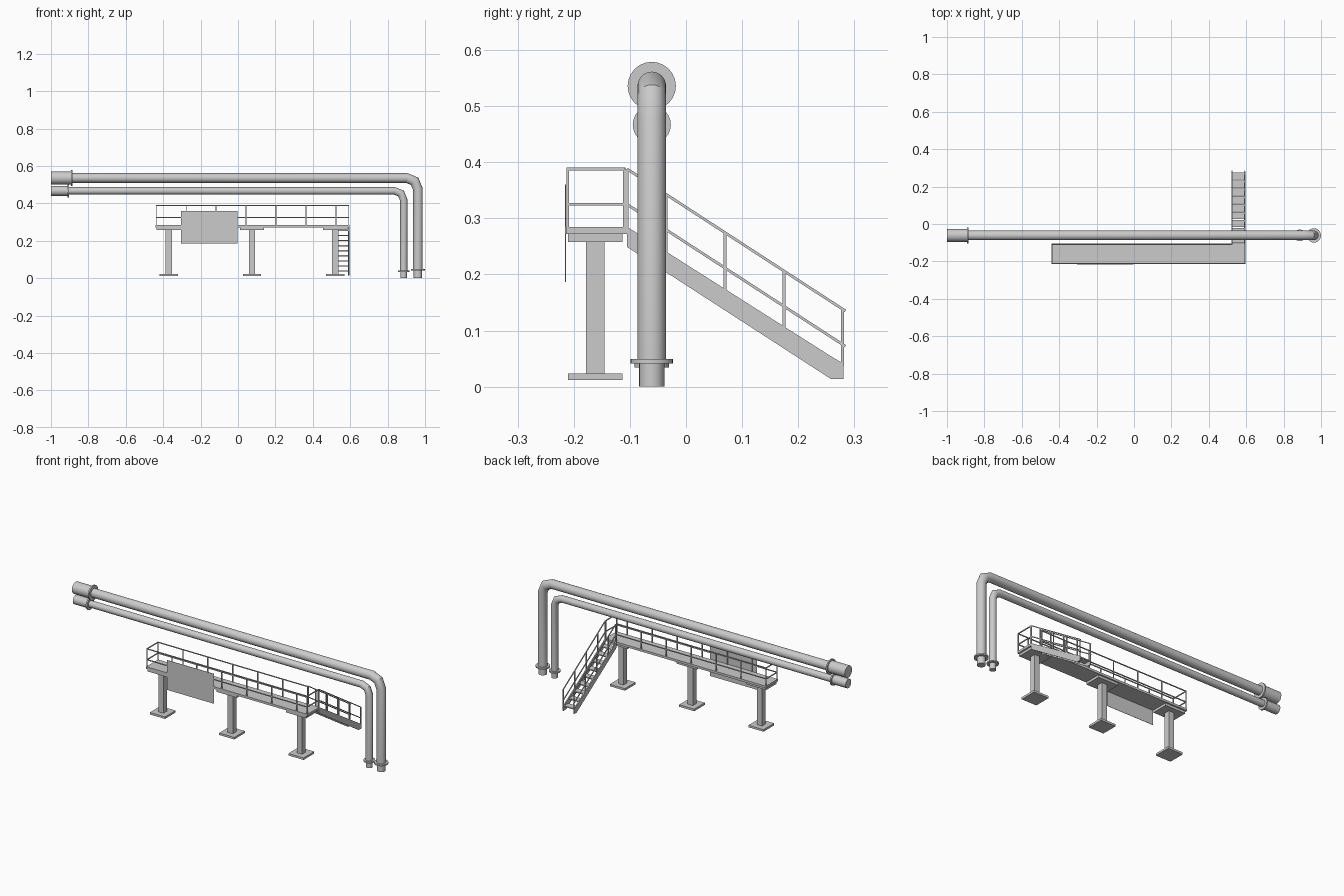
import bpy, bmesh
from math import cos, sin, pi
from mathutils import Vector

if "Cube" in bpy.data.objects:
    bpy.data.objects.remove(bpy.data.objects["Cube"])


def make(name, bm, smooth=False):
    bmesh.ops.recalc_face_normals(bm, faces=bm.faces)
    me = bpy.data.meshes.new(name)
    bm.to_mesh(me)
    bm.free()
    ob = bpy.data.objects.new(name, me)
    bpy.context.collection.objects.link(ob)
    if smooth:
        bpy.context.view_layer.objects.active = ob
        ob.select_set(True)
        bpy.ops.object.shade_smooth_by_angle(angle=0.6)
        ob.select_set(False)
    return ob


def add_box(bm, x0, x1, y0, y1, z0, z1):
    vs = bmesh.ops.create_cube(bm, size=1)["verts"]
    for v in vs:
        v.co = Vector(((x0 + x1) / 2 + v.co.x * (x1 - x0),
                       (y0 + y1) / 2 + v.co.y * (y1 - y0),
                       (z0 + z1) / 2 + v.co.z * (z1 - z0)))


def box(name, *b):
    bm = bmesh.new()
    add_box(bm, *b)
    return make(name, bm)


def add_bar(bm, a, b, r=0.0024):
    """Square bar between two points."""
    a, b = Vector(a), Vector(b)
    d = b - a
    q = d.to_track_quat('Z', 'Y')
    for v in bmesh.ops.create_cube(bm, size=1)["verts"]:
        v.co = (a + b) / 2 + q @ Vector((v.co.x * 2 * r, v.co.y * 2 * r, v.co.z * d.length))


def prism(name, yz, x0, x1):
    """Side profile extruded along x."""
    bm = bmesh.new()
    f = bm.faces.new([bm.verts.new((x0, y, z)) for y, z in yz])
    ext = bmesh.ops.extrude_face_region(bm, geom=[f])["geom"]
    bmesh.ops.translate(bm, vec=(x1 - x0, 0, 0),
                        verts=[v for v in ext if isinstance(v, bmesh.types.BMVert)])
    return make(name, bm)


PIPE_Y = -0.061


def tube(name, path, r, n=24):
    """Round tube swept along an xz path with mitred joints."""
    bm = bmesh.new()
    pts = [Vector((x, PIPE_Y, z)) for x, z in path]
    rings = []
    for i, p in enumerate(pts):
        d0 = (p - pts[i - 1]).normalized() if i else (pts[1] - p).normalized()
        d1 = (pts[i + 1] - p).normalized() if i < len(pts) - 1 else d0
        t = (d0 + d1).normalized()
        side = Vector((-t.z, 0, t.x)) / max(t.dot(d0), 0.3)
        rings.append([bm.verts.new(p + side * r * cos(2 * pi * k / n)
                                   + Vector((0, r * sin(2 * pi * k / n), 0))) for k in range(n)])
    for a, b in zip(rings, rings[1:]):
        for k in range(n):
            bm.faces.new((a[k], a[(k + 1) % n], b[(k + 1) % n], b[k]))
    bm.faces.new(rings[0])
    bm.faces.new(rings[-1])
    return make(name, bm, True)


# Two overhead pipes: run, bend, drop, flanges and end sleeves
# name, run z, drop x, radius, bend radius, sleeve r, flange r, flange x, foot r, foot flange r, flange z
for nm, z, x, r, br, sr, fr, fx, footr, ffr, fz in (
        ("upper", 0.536, 0.962, 0.0255, 0.06, 0.034, 0.043, -0.888, 0.0225, 0.038, 0.041),
        ("lower", 0.467, 0.886, 0.0195, 0.048, 0.026, 0.034, -0.908, 0.0175, 0.031, 0.034)):
    bend = [(x - br + br * sin(a), z - br + br * cos(a)) for a in (0, pi / 4, pi / 2)]
    tube(nm + "_pipe", [(fx, z)] + bend + [(x, fz)], r)
    tube(nm + "_pipe_sleeve", [(-1, z), (fx - 0.003, z)], sr)
    tube(nm + "_pipe_flange", [(fx - 0.004, z), (fx + 0.004, z)], fr)
    tube(nm + "_pipe_foot", [(x, 0), (x, fz + 0.004)], footr)
    tube(nm + "_pipe_foot_flange", [(x, fz), (x, fz + 0.008)], ffr)

# Walkway deck and sign panel
X0, X1, Y0, Y1 = -0.44, 0.595, -0.2135, -0.105
box("walkway_deck", X0, X1, Y0, Y1, 0.272, 0.285)
box("front_panel", -0.305, -0.003, -0.2155, -0.2137, 0.187, 0.36)

# Columns with base and head plates
CY = -0.162
for i, cx in enumerate((-0.37, 0.075, 0.52)):
    box(f"column_{i}", cx - 0.0165, cx + 0.0165, CY - 0.0165, CY + 0.0165, 0.024, 0.26)
    box(f"column_base_{i}", cx - 0.0485, cx + 0.0485, CY - 0.0485, CY + 0.0485, 0.012, 0.024)
    box(f"column_head_{i}", cx - 0.065, cx + 0.065, CY - 0.0485, CY + 0.0485, 0.258, 0.272)

# Walkway railing: open at the stair
TOP, MID, DECK = 0.388, 0.325, 0.285
xl, xr, xs, yf, yb = X0 + 0.003, X1 - 0.003, 0.524, Y0 + 0.003, Y1 - 0.005
bm = bmesh.new()
for z in (TOP, MID):
    add_bar(bm, (xl, yf, z), (xr, yf, z))
    add_bar(bm, (xl, yb, z), (xs, yb, z))
    for x in (xl, xr):
        add_bar(bm, (x, yf, z), (x, yb, z))
posts = [xl + (xs - xl) * i / 6 for i in range(7)]
for x, y in [(x, y) for x in posts for y in (yf, yb)] + [(xr, yf), (xr, yb)]:
    add_bar(bm, (x, y, DECK), (x, y, TOP))
make("walkway_railing", bm)

# Stair stringers and handrails, both sides
SX0, SX1, SLOPE = 0.521, 0.595, 0.65
profile = [(-0.105, 0.285), (0.262, 0.052), (0.281, 0.041),
           (0.281, 0.014), (0.258, 0.014), (-0.105, 0.249)]
for side, a, b in (("left", SX0, SX0 + 0.006), ("right", SX1 - 0.006, SX1)):
    prism(side + "_stair_stringer", profile, a, b)
    bm = bmesh.new()
    x = (a + b) / 2
    for z in (TOP, MID):
        add_bar(bm, (x, -0.105, z), (x, 0.284, z - 0.389 * SLOPE))
    for y in (-0.105, -0.035, 0.0695, 0.1745, 0.279):
        add_bar(bm, (x, y, 0.28 - (y + 0.105) * 0.635), (x, y, TOP - (y + 0.105) * SLOPE))
    make(side + "_stair_handrail", bm)

# Stair treads
bm = bmesh.new()
for i in range(9):
    y, z = -0.102 + 0.0425 * i, 0.255 - 0.027 * i
    add_box(bm, SX0 + 0.005, SX1 - 0.005, y, y + 0.038, z - 0.003, z + 0.003)
make("stair_treads", bm)
